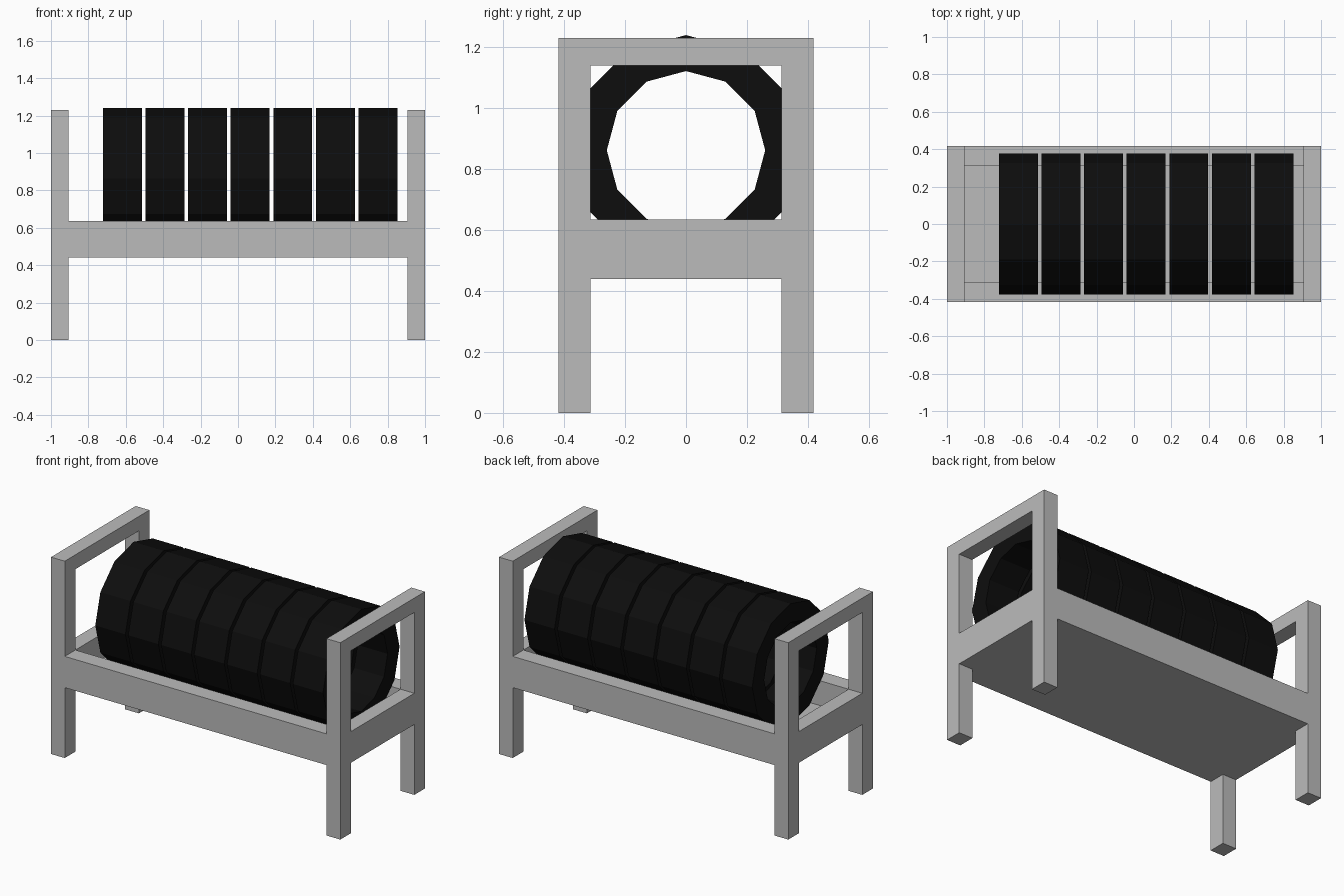
import bpy, bmesh, math
from mathutils import Vector

if "Cube" in bpy.data.objects:
    bpy.data.objects.remove(bpy.data.objects["Cube"])


def material(name, rgb):
    m = bpy.data.materials.new(name)
    m.diffuse_color = (*rgb, 1)
    m.use_nodes = True
    m.node_tree.nodes["Principled BSDF"].inputs["Base Color"].default_value = m.diffuse_color
    return m


def finish(bm, name, mat):
    bmesh.ops.remove_doubles(bm, verts=bm.verts, dist=1e-5)
    bmesh.ops.recalc_face_normals(bm, faces=bm.faces)
    mesh = bpy.data.meshes.new(name)
    bm.to_mesh(mesh)
    bm.free()
    mesh.materials.append(mat)
    ob = bpy.data.objects.new(name, mesh)
    bpy.context.collection.objects.link(ob)
    return ob


grey = material("grey_metal", (0.5, 0.5, 0.5))
black = material("black_rubber", (0.004, 0.004, 0.004))

# Rack: solid cells between shared cut planes, only outer faces are kept
cuts = ([-1, -0.905, 0.905, 1],
        [-0.418, -0.313, 0.313, 0.418],
        [0, 0.44, 0.48, 0.635, 1.14, 1.23])


def solid(c):
    i, j, k = c
    if not (0 <= i < 3 and 0 <= j < 3 and 0 <= k < 5):
        return False
    if i != 1 and j != 1:
        return True              # corner posts
    if k == 1:
        return True              # floor and lower part of the rails
    if k == 2:
        return i != 1 or j != 1  # rails around the tray
    return k == 4 and i != 1     # top bars at both ends


bm = bmesh.new()
for i in range(3):
    for j in range(3):
        for k in range(5):
            cell = (i, j, k)
            if not solid(cell):
                continue
            for axis in range(3):
                for side in (0, 1):
                    near = list(cell)
                    near[axis] += 2 * side - 1
                    if solid(near):
                        continue
                    a, b = (axis + 1) % 3, (axis + 2) % 3
                    quad = []
                    for da, db in ((0, 0), (1, 0), (1, 1), (0, 1)):
                        p = list(cell)
                        p[axis] += side
                        p[a] += da
                        p[b] += db
                        quad.append(bm.verts.new([cuts[n][p[n]] for n in range(3)]))
                    bm.faces.new(quad if side else quad[::-1])
finish(bm, "rack_frame", grey)

# Tyres: seven 12-sided rings standing in the tray
SIDES, OUTER, INNER, HALF = 12, 0.378, 0.26, 0.104
for n in range(7):
    bm = bmesh.new()
    section = [(-HALF, OUTER), (HALF, OUTER), (HALF, INNER), (-HALF, INNER)]
    rings = []
    for s in range(SIDES):
        t = 2 * math.pi * s / SIDES
        rings.append([bm.verts.new((x, r * math.sin(t), r * math.cos(t)))
                      for x, r in section])
    for s in range(SIDES):
        r0, r1 = rings[s], rings[(s + 1) % SIDES]
        for q in range(4):
            bm.faces.new((r0[q], r0[(q + 1) % 4], r1[(q + 1) % 4], r1[q]))
    tyre = finish(bm, f"tyre_{n + 1}", black)
    tyre.location = Vector((-0.618 + 0.2277 * n, 0, 0.862))
